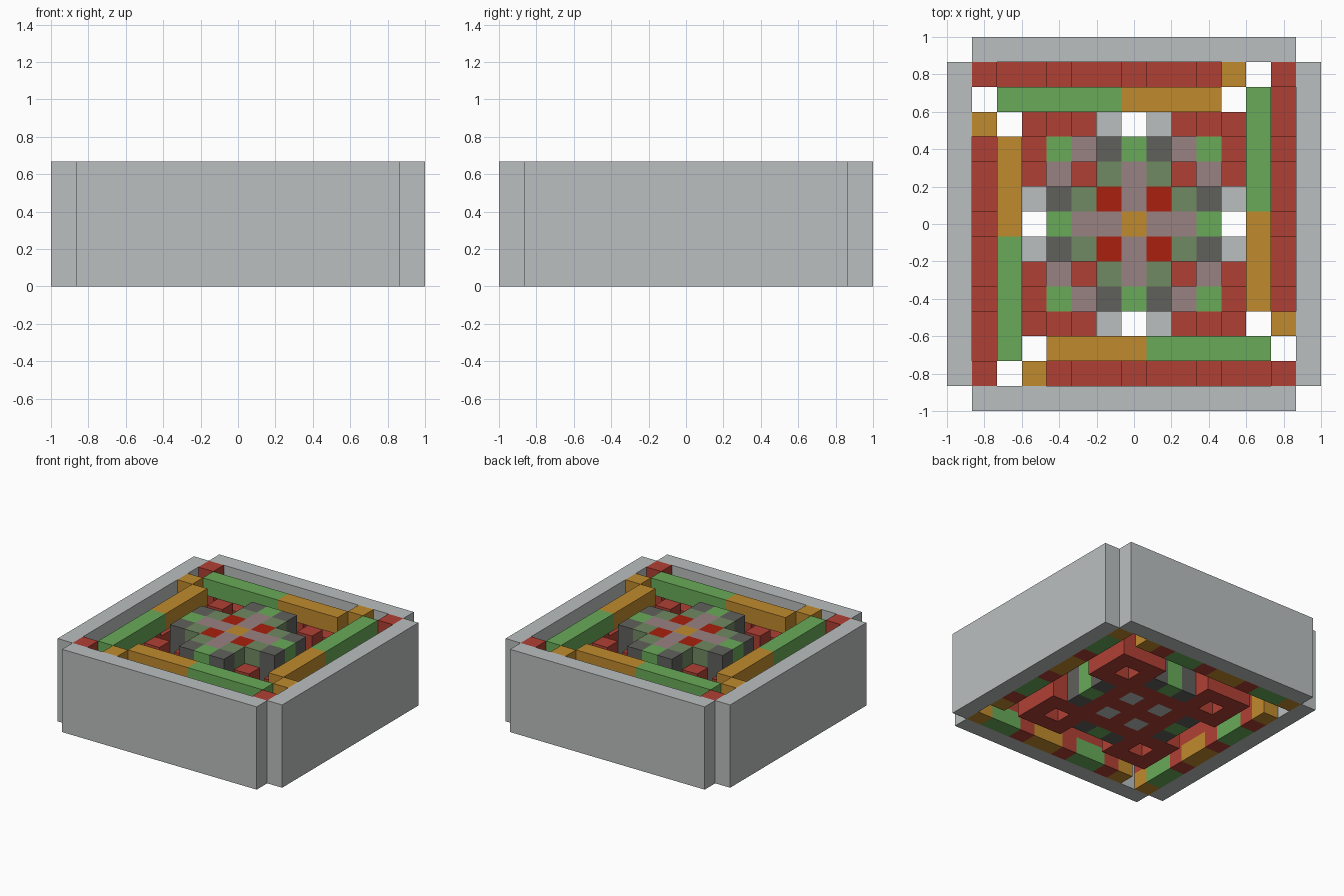
import bpy, bmesh
from mathutils import Matrix, Vector
from math import pi

cube = bpy.data.objects.get("Cube")
if cube:
    bpy.data.objects.remove(cube, do_unlink=True)

U = 2 / 15  # one block


def material(name, rgb):
    def lin(c):
        c /= 255
        return c / 12.92 if c <= 0.04045 else ((c + 0.055) / 1.055) ** 2.4
    col = (*[lin(c) for c in rgb], 1)
    m = bpy.data.materials.new(name)
    m.use_nodes = True
    m.diffuse_color = col
    m.node_tree.nodes["Principled BSDF"].inputs["Base Color"].default_value = col
    return m


GRAY = material("light gray", (187, 191, 191))
RED = material("brick red", (176, 64, 52))
GREEN = material("leaf green", (104, 170, 88))
ORANGE = material("ochre", (192, 139, 45))
MAUVE = material("mauve", (153, 130, 130))
OLIVE = material("olive green", (112, 138, 98))
DARK = material("dark gray", (96, 96, 92))
SCARLET = material("scarlet", (168, 32, 14))


def blocks(name, mat, spans, z0, z1, turns=4):
    """Boxes over block spans (i0, i1, j0, j1), repeated by quarter turns."""
    bm = bmesh.new()
    for t in range(turns):
        rot = Matrix.Rotation(t * pi / 2, 4, 'Z')
        for i0, i1, j0, j1 in spans:
            size = Vector((i1 - i0 + 1, j1 - j0 + 1, z1 - z0)) * U
            mid = Vector(((i0 + i1) / 2, (j0 + j1) / 2, (z0 + z1) / 2)) * U
            bmesh.ops.create_cube(bm, size=1, matrix=rot @ Matrix.Translation(mid)
                                  @ Matrix.Diagonal((*size, 1)))
    me = bpy.data.meshes.new(name)
    bm.to_mesh(me)
    bm.free()
    me.materials.append(mat)
    ob = bpy.data.objects.new(name, me)
    bpy.context.collection.objects.link(ob)


def cell(i, j):
    return (i, i, j, j)


# Outer walls
blocks("outer_wall", GRAY, [(-6, 6, 7, 7)], 0, 5)

# Bracket row inside each wall
blocks("corner_post_base", ORANGE, [cell(-6, 6)], 0, 1)
blocks("corner_post", RED, [cell(-6, 6)], 1, 5)
blocks("bracket_post", ORANGE, [cell(4, 6)], 0, 5)
blocks("bracket_single", RED, [cell(i, 6) for i in (-3, 0, 3)], 0, 4)
blocks("bracket_green", GREEN, [(-5, -4, 6, 6), (1, 2, 6, 6)], 0, 1)
blocks("bracket_orange", ORANGE, [(-2, -1, 6, 6)], 0, 1)
blocks("bracket_rail", RED, [(i, i + 1, 6, 6) for i in (-5, -2, 1)], 1, 3)

# Two-coloured beams at the top
blocks("beam_green", GREEN, [(-5, -1, 5, 5)], 4, 5)
blocks("beam_orange", ORANGE, [(0, 3, 5, 5)], 4, 5)

# Corner towers: four posts joined by lower rails around a well
blocks("tower_post", RED, [cell(i, j) for i in (2, 4) for j in (2, 4)], 0, 4)
blocks("tower_outer_rail", RED, [cell(3, 4), cell(4, 3)], 0, 3)
blocks("tower_inner_base", RED, [cell(3, 2), cell(2, 3)], 0, 1)
blocks("tower_inner_rail", MAUVE, [cell(3, 2), cell(2, 3)], 1, 3)
blocks("tower_well", GREEN, [cell(3, 3)], 1, 3)
blocks("side_ledge", GRAY, [cell(-1, 4), cell(1, 4)], 2, 3)

# Central cross medallion
blocks("medallion_end_gray", DARK, [cell(-1, 3), cell(1, 3)], 0, 5)
blocks("medallion_end_green", GREEN, [cell(0, 3)], 0, 5)
blocks("medallion_base", RED, [(-1, 1, 2, 2), cell(0, 1)], 0, 1)
blocks("medallion_base_gray", GRAY, [cell(1, 1)], 0, 1)
blocks("medallion_olive", OLIVE, [cell(-1, 2), cell(1, 2)], 1, 5)
blocks("medallion_mauve", MAUVE, [(0, 0, 1, 2)], 1, 5)
blocks("medallion_scarlet", SCARLET, [cell(1, 1)], 1, 5)
blocks("medallion_centre_base", RED, [cell(0, 0)], 0, 1, turns=1)
blocks("medallion_centre", ORANGE, [cell(0, 0)], 1, 5, turns=1)
